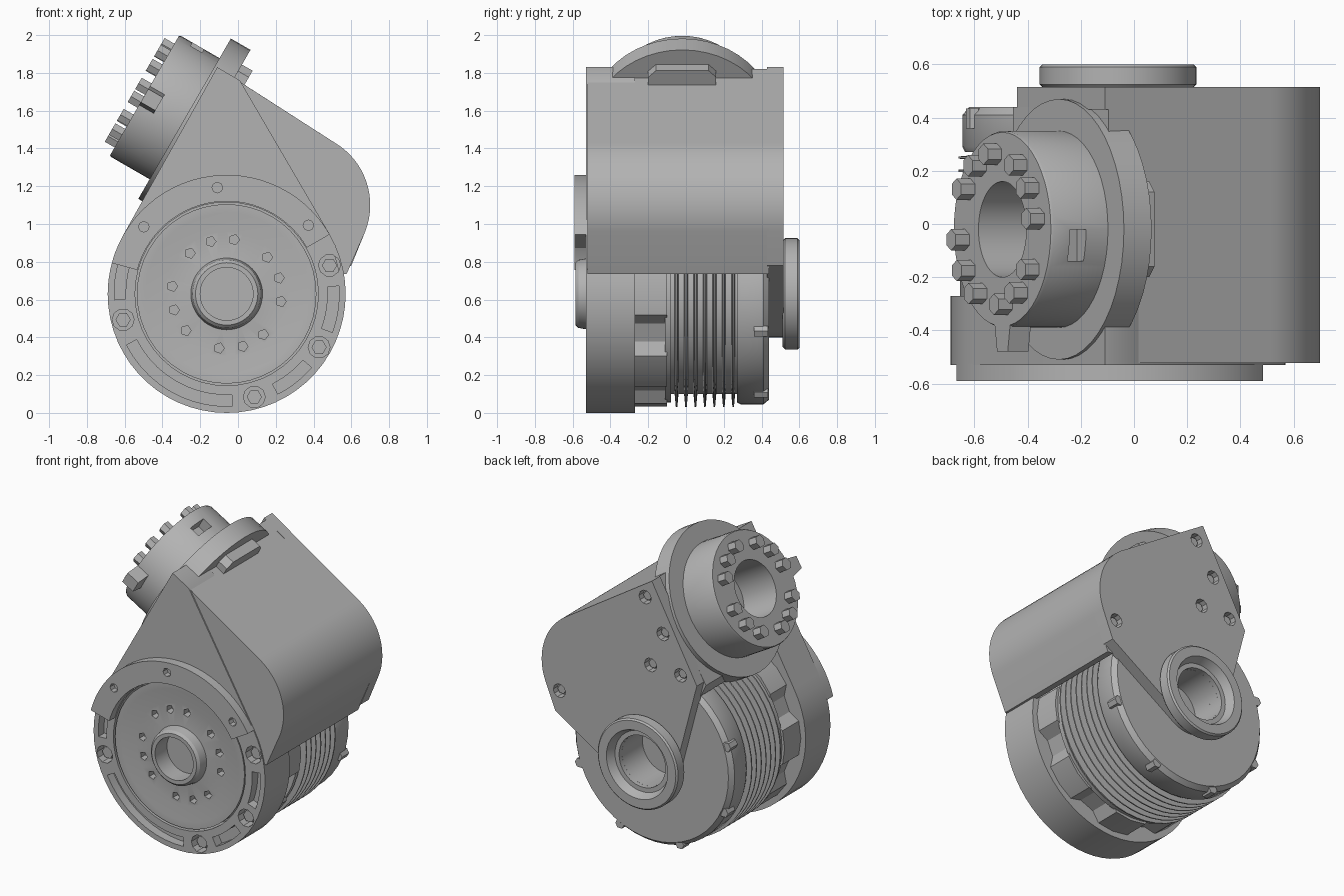
import bpy, bmesh
from math import cos, sin, radians, pi
from mathutils import Vector

if "Cube" in bpy.data.objects:
    bpy.data.objects.remove(bpy.data.objects["Cube"])

grey = bpy.data.materials.new("machined grey")
grey.use_nodes = True
grey.diffuse_color = (0.45, 0.45, 0.45, 1)
grey.node_tree.nodes["Principled BSDF"].inputs["Base Color"].default_value = (0.45, 0.45, 0.45, 1)

# Frames: origin, two in-plane directions, depth direction
WORLD = (Vector((0, 0, 0)), Vector((1, 0, 0)), Vector((0, 0, 1)), Vector((0, 1, 0)))
DRUM = (Vector((-0.06, 0, 0.63)),) + WORLD[1:]
OUTPUT = (Vector((-0.495, -0.02, 1.68)), Vector((0, 1, 0)),
          Vector((0.5, 0, 0.866)), Vector((0.866, 0, -0.5)))
parts = []


def place(frame, u, v, d):
    return frame[0] + frame[1] * u + frame[2] * v + frame[3] * d


def finish(name, bm):
    bmesh.ops.recalc_face_normals(bm, faces=bm.faces)
    mesh = bpy.data.meshes.new(name)
    bm.to_mesh(mesh)
    bm.free()
    mesh.materials.append(grey)
    obj = bpy.data.objects.new(name, mesh)
    bpy.context.collection.objects.link(obj)
    parts.append(obj)
    return obj


def extrude(name, pts, d0, d1, frame=WORLD):
    bm = bmesh.new()
    rings = [[bm.verts.new(place(frame, u, v, d)) for u, v in pts] for d in (d0, d1)]
    n = len(pts)
    for ring in rings:
        bm.faces.new(ring)
    for i in range(n):
        j = (i + 1) % n
        bm.faces.new((rings[0][i], rings[0][j], rings[1][j], rings[1][i]))
    return finish(name, bm)


def lathe(name, profile, frame, seg=48):
    """Revolve a closed (radius, depth) loop around the frame's depth axis."""
    bm = bmesh.new()
    rings = []
    for k in range(seg):
        a = 2 * pi * k / seg
        rings.append([bm.verts.new(place(frame, r * cos(a), r * sin(a), d)) for r, d in profile])
    n = len(profile)
    for k in range(seg):
        p, q = rings[k], rings[(k + 1) % seg]
        for i in range(n):
            j = (i + 1) % n
            if profile[i][0] + profile[j][0] > 0:
                bm.faces.new((p[i], p[j], q[j], q[i]))
    bmesh.ops.remove_doubles(bm, verts=bm.verts, dist=1e-5)
    return finish(name, bm)


def arc(cx, cy, r, a0, a1, n):
    step = (a1 - a0) / n
    return [(cx + r * cos(radians(a0 + step * i)), cy + r * sin(radians(a0 + step * i)))
            for i in range(n + 1)]


def ngon(cx, cy, r, n):
    return arc(cx, cy, r, 0, 360, n)[:-1]


def polar(r, a):
    return r * cos(radians(a)), r * sin(radians(a))


def band(r0, r1, a0, a1, n):
    return arc(0, 0, r0, a0, a1, n) + arc(0, 0, r1, a1, a0, n)


def rect(u0, u1, v0, v1):
    return [(u0, v0), (u1, v0), (u1, v1), (u0, v1)]


def cut(target, cutters):
    for c in cutters:
        mod = target.modifiers.new("cut", 'BOOLEAN')
        mod.operation = 'DIFFERENCE'
        mod.object = c
        bpy.context.view_layer.objects.active = target
        bpy.ops.object.modifier_apply(modifier=mod.name)
        parts.remove(c)
        bpy.data.objects.remove(c)


# Front cover: drum rim running up to the apex
outline = arc(-0.06, 0.63, 0.63, 150, 390, 40) + [(0.01, 1.76), (-0.11, 1.83)]
cover = extrude("front_cover", outline, -0.53, -0.27)
cutters = [extrude("recess_cutter", ngon(0, 0, 0.485, 48), -0.6, -0.4, DRUM)]
for a0, a1 in ((207, 273), (297, 319), (-20, 4), (165, 183)):
    cutters.append(extrude("slot_cutter", band(0.535, 0.595, a0, a1, 10), -0.6, -0.47, DRUM))
for a in (194, 285, 330, 15.5):
    x, z = polar(0.565, a)
    cutters.append(extrude("bolt_hole_cutter", ngon(x, z, 0.058, 10), -0.6, -0.46, DRUM))
cut(cover, cutters)
for a in (194, 285, 330, 15.5):
    x, z = polar(0.565, a)
    extrude("rim_bolt", ngon(x, z, 0.04, 6), -0.5, -0.45, DRUM)

# Raised sector on the rim
sector = extrude("raised_sector", band(0.49, 0.63, 30, 165, 28), -0.59, -0.525, DRUM)
cut(sector, [extrude("pin_cutter", ngon(*polar(0.565, a), 0.028, 8), -0.7, -0.55, DRUM)
             for a in (40, 95, 141)])

# Dished face plate with hub and small holes in four groups of three
plate = lathe("face_plate", [(0, -0.46), (0.14, -0.46), (0.14, -0.585), (0.165, -0.585),
                             (0.18, -0.57), (0.19, -0.515), (0.33, -0.505), (0.43, -0.525),
                             (0.475, -0.525), (0.475, -0.39), (0, -0.39)], DRUM)
triples = [90 * k + s for k in range(4) for s in (0, 25, 50)]
cut(plate, [extrude("hole_cutter", ngon(*polar(0.29, a - 8), 0.028, 5), -0.6, -0.46, DRUM)
            for a in triples])

# Drum core, lobed collar and cooling fins
lathe("drum_core", [(0, -0.3), (0.53, -0.3), (0.53, 0.3), (0, 0.3)], DRUM)
lobes = []
for k in range(8):
    lobes += [polar(r, 45 * k + o) for r, o in
              ((0.535, -17), (0.59, -11), (0.595, 0), (0.59, 11), (0.535, 17))]
extrude("lobed_collar", lobes, -0.28, -0.1, DRUM)
lathe("collar_ring", [(0.4, -0.11), (0.575, -0.11), (0.575, -0.08), (0.4, -0.08)], DRUM)
for k in range(7):
    y = -0.05 + 0.05 * k
    lathe("cooling_fin", [(0.5, y - 0.013), (0.6, y - 0.004), (0.6, y + 0.004),
                          (0.5, y + 0.013)], DRUM)

# Rear disc and its small lugs
lathe("rear_disc", [(0.17, 0.27), (0.575, 0.27), (0.585, 0.29), (0.585, 0.41), (0.56, 0.44),
                    (0.17, 0.44)], DRUM)
for a in (160, 205, 250, 295, 340):
    extrude("rear_lug", ngon(*polar(0.575, a), 0.032, 6), 0.36, 0.435, DRUM)

# Main housing wrapped over the drum
body_arc = arc(0.315, 1.1, 0.385, 60, -21, 16)
extrude("main_housing", [(-0.095, 1.82)] + body_arc + [(0.575, 0.735)]
        + arc(-0.06, 0.63, 0.605, 10, 126, 20) + [(-0.455, 1.2)], -0.522, 0.44)

# Rear plate reaching down to the rear hub
rear = extrude("rear_plate", [(-0.11, 1.83)] + body_arc + [(0.6, 0.78)]
               + arc(-0.06, 0.63, 0.23, -50, -185, 16) + [(-0.44, 1.22)], 0.43, 0.515)
cutters = [extrude("bore_cutter", ngon(0, 0, 0.17, 32), 0.3, 0.7, DRUM)]
rear_bolts = ((-0.06, 1.71), (-0.19, 1.5), (-0.1, 1.27), (-0.32, 1.26), (0.57, 0.92))
cutters += [extrude("rear_hole_cutter", ngon(x, z, 0.045, 10), 0.465, 0.6) for x, z in rear_bolts]
cut(rear, cutters)
for x, z in rear_bolts:
    extrude("rear_bolt", ngon(x, z, 0.03, 6), 0.45, 0.49)

# Rear hub ring
lathe("rear_hub_ring", [(0.2, 0.545), (0.225, 0.6), (0.285, 0.6), (0.295, 0.59), (0.295, 0.525),
                        (0.28, 0.51), (0.17, 0.51), (0.17, 0.545)], DRUM)

# Angled output: flange, drum, bore, locating tab and slot
lathe("output_flange", [(0.18, 0.245), (0.49, 0.245), (0.49, 0.365), (0.18, 0.365)], OUTPUT)
out = lathe("output_drum", [(0.18, 0.0), (0.365, 0.0), (0.37, 0.01), (0.37, 0.3), (0.18, 0.3)],
            OUTPUT)
cut(out, [extrude("side_slot_cutter", rect(-0.12, -0.0, 0.3, 0.5), 0.08, 0.15, OUTPUT)])
extrude("locating_tab", [(-0.46, -0.04), (-0.35, -0.06), (-0.35, 0.06), (-0.46, 0.04)],
        0.0, 0.09, OUTPUT)
for a in triples:
    # bolt circle measured from the upward direction
    y, p = 0.285 * sin(radians(a + 8)), 0.285 * cos(radians(a + 8))
    extrude("output_bolt", ngon(y, p, 0.04, 6), -0.06, 0.02, OUTPUT)

# Small bracket behind the flange
extrude("flange_bracket", [(-0.18, 0.28), (0.18, 0.28), (0.18, 0.36), (0.14, 0.4),
                           (-0.14, 0.4), (-0.18, 0.36)], 0.36, 0.43, OUTPUT)

# Smooth round surfaces, keep edges sharp
bpy.ops.object.select_all(action='DESELECT')
for obj in parts:
    obj.select_set(True)
bpy.context.view_layer.objects.active = cover
bpy.ops.object.shade_smooth_by_angle(angle=radians(30))
